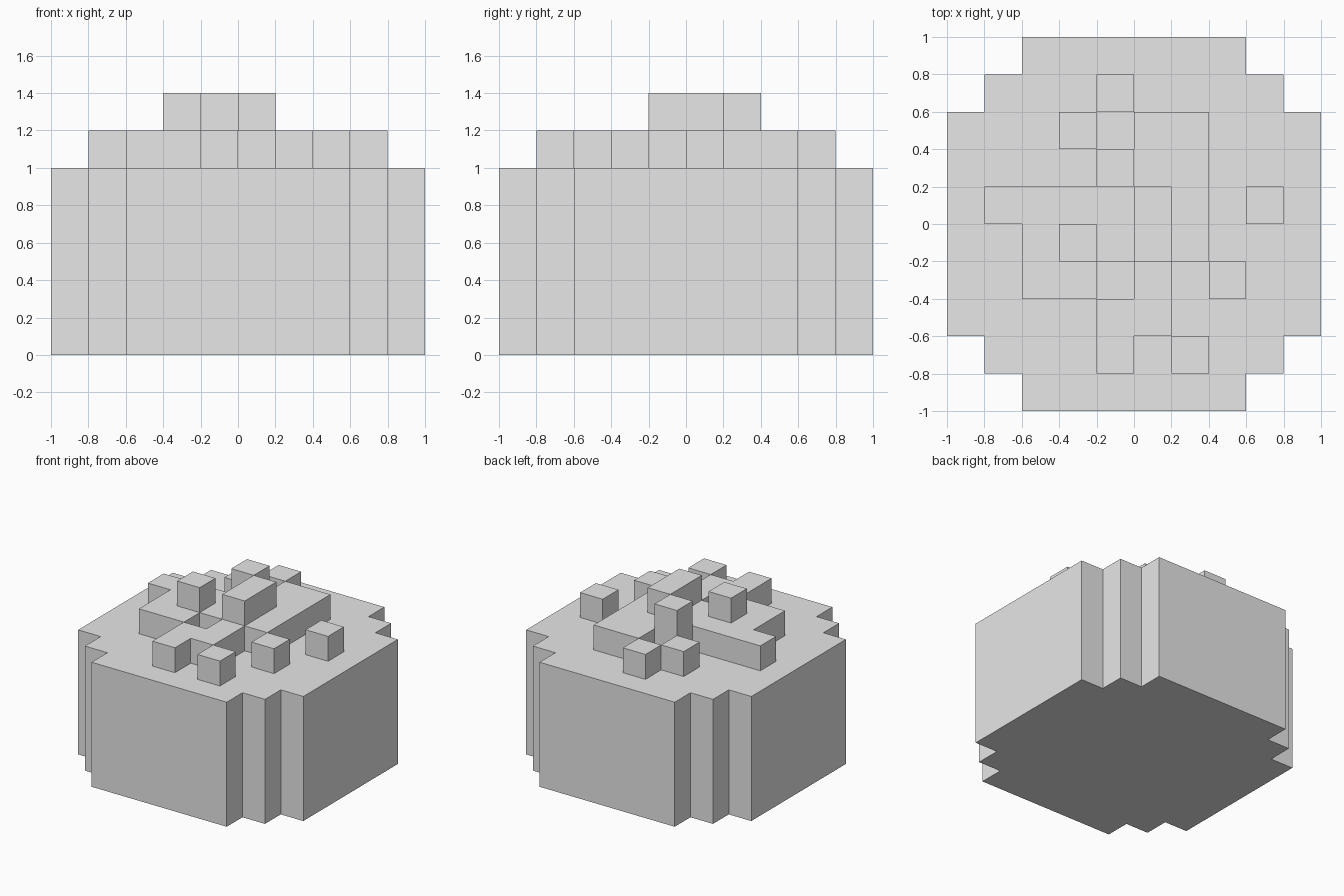
import bpy
import bmesh
from mathutils import Vector

if "Cube" in bpy.data.objects:
    bpy.data.objects.remove(bpy.data.objects["Cube"], do_unlink=True)

CELL = 0.2

grey = bpy.data.materials.new("plain_grey")
grey.use_nodes = True
colour = (0.8, 0.8, 0.8, 1)
grey.diffuse_color = colour
grey.node_tree.nodes["Principled BSDF"].inputs["Base Color"].default_value = colour


def finish(name, bm):
    bmesh.ops.remove_doubles(bm, verts=bm.verts[:], dist=0.001)
    bmesh.ops.dissolve_limit(bm, angle_limit=0.01, verts=bm.verts[:], edges=bm.edges[:])
    mesh = bpy.data.meshes.new(name)
    bm.to_mesh(mesh)
    bm.free()
    mesh.materials.append(grey)
    obj = bpy.data.objects.new(name, mesh)
    bpy.context.collection.objects.link(obj)


def cells(runs):
    """Expand (row, first column, end column) runs into grid cells."""
    return {(x, y) for y, start, end in runs for x in range(start, end)}


def block_layer(name, filled, z0, z1):
    """Raise grid cells into one layer, walling only the exposed sides."""
    bm = bmesh.new()

    def quad(points):
        bm.faces.new([bm.verts.new((x * CELL, y * CELL, z)) for x, y, z in points])

    for x, y in sorted(filled):
        ring = [(x, y), (x + 1, y), (x + 1, y + 1), (x, y + 1)]
        quad([(*p, z1) for p in ring])
        for i, (dx, dy) in enumerate([(0, -1), (1, 0), (0, 1), (-1, 0)]):
            if (x + dx, y + dy) not in filled:
                a, b = ring[i], ring[(i + 1) % 4]
                quad([(*a, z0), (*b, z0), (*b, z1), (*a, z1)])
    finish(name, bm)


# Round body: a stepped quarter outline, turned four times and extruded
quarter = [(1, -0.6), (1, 0.6), (0.8, 0.6), (0.8, 0.8), (0.6, 0.8)]
outline = []
for turn in range(4):
    for x, y in quarter[1:]:
        for _ in range(turn):
            x, y = -y, x
        outline.append((x, y))
    # the next quarter starts at its own outer corner
    x, y = 0.6, 1
    for _ in range(turn):
        x, y = -y, x
    outline.append((x, y))
bm = bmesh.new()
floor = bm.faces.new([bm.verts.new((x, y, 0)) for x, y in outline])
grown = bmesh.ops.extrude_face_region(bm, geom=[floor], use_keep_orig=True)
bmesh.ops.translate(bm, vec=Vector((0, 0, 1)),
                    verts=[v for v in grown["geom"] if isinstance(v, bmesh.types.BMVert)])
bmesh.ops.recalc_face_normals(bm, faces=bm.faces[:])
finish("body", bm)

# Irregular raised patch in the middle of the top
patch = cells([(-4, -1, 0), (-3, -1, 1), (-2, -3, -1), (-2, 0, 1),
               (-1, -3, 2), (0, -4, 2), (1, -1, 2), (2, 0, 2)])
block_layer("raised_patch", patch, 1.0, 1.2)

# Single cubes scattered around the patch
lone = cells([(-4, 1, 2), (-2, 2, 3), (0, 3, 4), (2, -2, -1), (3, -1, 0)])
block_layer("scattered_cubes", lone, 1.0, 1.2)

# Highest blocks standing on the patch
peaks = cells([(-1, -2, -1), (-1, 0, 1), (0, 0, 1), (1, -1, 0)])
block_layer("peak_blocks", peaks, 1.2, 1.4)
